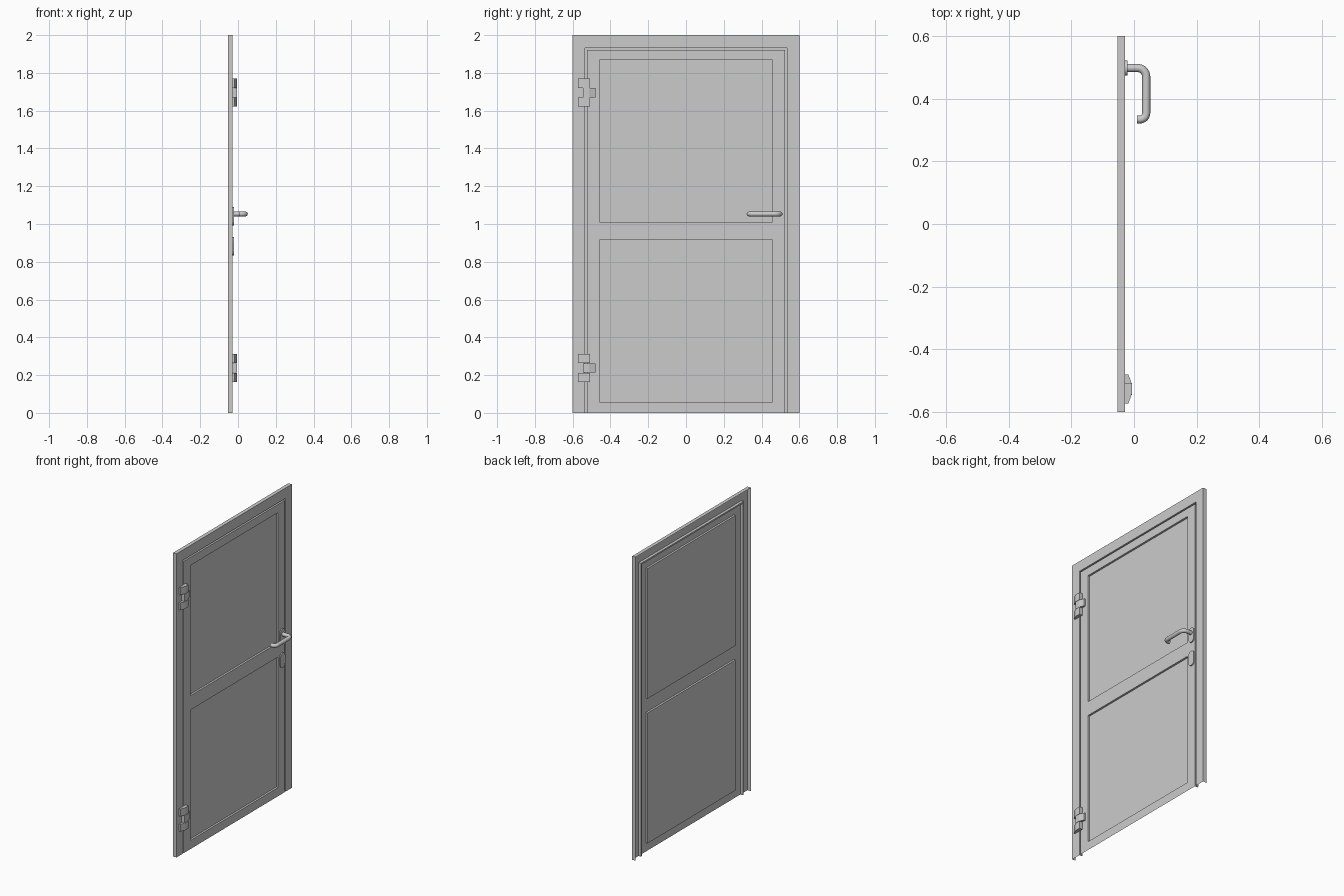
import bpy, bmesh, math
from mathutils import Vector

if "Cube" in bpy.data.objects:
    bpy.data.objects.remove(bpy.data.objects["Cube"])

FRONT = -0.028           # x of the flat front sheet
BACK_DEPTH = 0.025       # depth of the outer frame return


def finish(name, bm, smooth=None):
    me = bpy.data.meshes.new(name)
    bm.to_mesh(me)
    bm.free()
    ob = bpy.data.objects.new(name, me)
    bpy.context.collection.objects.link(ob)
    if smooth:
        activate(ob)
        bpy.ops.object.shade_smooth_by_angle(angle=math.radians(smooth))
    return ob


def activate(ob):
    bpy.ops.object.select_all(action='DESELECT')
    ob.select_set(True)
    bpy.context.view_layer.objects.active = ob


# Pressed sheet: depth behind the front plane, and which part owns each cell
def depth(y, z):
    if z < 0:
        return 0
    if abs(y) > 0.6 or z > 2:
        return BACK_DEPTH
    if abs(y) < 0.525 and z < 1.922:
        in_panel = abs(y) < 0.457 and (0.057 < z < 0.916 or 1.01 < z < 1.868)
        return 0.013 if in_panel else 0
    return 0.018 if abs(y) < 0.535 and z < 1.932 else 0


def is_leaf(y, z):
    return abs(y) < 0.525 and z < 1.922


def sheet(name, owns):
    half = [0.457, 0.525, 0.535, 0.6]
    ys = [-v for v in reversed(half)] + half
    zs = [0, 0.057, 0.916, 1.01, 1.868, 1.922, 1.932, 2]
    bm = bmesh.new()
    for y0, y1 in zip(ys, ys[1:]):
        for z0, z1 in zip(zs, zs[1:]):
            ym, zm = (y0 + y1) / 2, (z0 + z1) / 2
            if not owns(ym, zm):
                continue
            d = depth(ym, zm)
            cs = [(y0, z0), (y1, z0), (y1, z1), (y0, z1)]
            bm.faces.new([bm.verts.new((FRONT - d, *c)) for c in cs])
            e = 0.001
            around = [(ym, z0 - e), (y1 + e, zm), (ym, z1 + e), (y0 - e, zm)]
            for i, nb in enumerate(around):
                dn = depth(*nb)
                if nb[1] > 0 and dn > d:
                    a, b = cs[i], cs[(i + 1) % 4]
                    pts = [(FRONT - d, *b), (FRONT - d, *a),
                           (FRONT - dn, *a), (FRONT - dn, *b)]
                    bm.faces.new([bm.verts.new(p) for p in pts])
    bmesh.ops.remove_doubles(bm, verts=bm.verts, dist=1e-5)
    return finish(name, bm)


sheet("door_frame", lambda y, z: not is_leaf(y, z))
sheet("door_leaf", is_leaf)


# Extrude a closed outline along a direction
def prism(name, pts, direction, smooth=None):
    bm = bmesh.new()
    f = bm.faces.new([bm.verts.new(p) for p in pts])
    top = bmesh.ops.extrude_face_region(bm, geom=[f])['geom']
    bmesh.ops.translate(bm, vec=direction,
                        verts=[v for v in top if isinstance(v, bmesh.types.BMVert)])
    bmesh.ops.recalc_face_normals(bm, faces=bm.faces)
    return finish(name, bm, smooth)


# Hinges: three interlocking knuckles, the middle one facing the other way
KNUCKLE = [(FRONT, -0.507), (-0.006, -0.507), (-0.006, -0.54),
           (-0.018, -0.573), (FRONT, -0.573)]
for label, zc in (("upper", 1.695), ("lower", 0.237)):
    for i in (-1, 0, 1):
        prof = KNUCKLE if i else [(x, -1.053 - y) for x, y in KNUCKLE]
        zb = zc + i * 0.05 - 0.024
        prism(f"{label}_hinge_knuckle_{i + 2}",
              [(x, y, zb) for x, y in prof], (0, 0, 0.048))


# Handle and lock plates: upright rounded plates
def plate(name, zc, w=0.024, h=0.049):
    n = 12
    pts = []
    for s in (1, -1):
        for k in range(n + 1):
            a = math.pi * k / n
            pts.append((FRONT, 0.498 + s * w * math.cos(a),
                        zc + s * (h - w + w * math.sin(a))))
    return prism(name, pts, (0.007, 0, 0), 40)


plate("handle_plate", 1.04)
plate("lock_plate", 0.882)


# Lever handle: round bar swept along a path with filleted corners
def fillet(p, c, q, r, n=8):
    c = Vector(c)
    u, v = (Vector(p) - c).normalized(), (Vector(q) - c).normalized()
    centre = c + (u + v) * r
    return [centre - r * (v * math.cos(t) + u * math.sin(t))
            for t in (math.pi / 2 * k / n for k in range(n + 1))]


Z = 1.053
A, B, C, D = (FRONT, 0.498, Z), (0.039, 0.498, Z), (0.039, 0.334, Z), (0.009, 0.334, Z)
path = [Vector(A)] + fillet(A, B, C, 0.028) + fillet(B, C, D, 0.02) + [Vector(D)]
cu = bpy.data.curves.new("lever_handle", 'CURVE')
cu.dimensions = '3D'
cu.bevel_depth = 0.013
cu.bevel_resolution = 4
cu.use_fill_caps = True
sp = cu.splines.new('POLY')
sp.points.add(len(path) - 1)
for pt, co in zip(sp.points, path):
    pt.co = (*co, 1)
handle = bpy.data.objects.new("lever_handle", cu)
bpy.context.collection.objects.link(handle)
activate(handle)
bpy.ops.object.convert(target='MESH')
bpy.ops.object.shade_smooth_by_angle(angle=math.radians(40))
